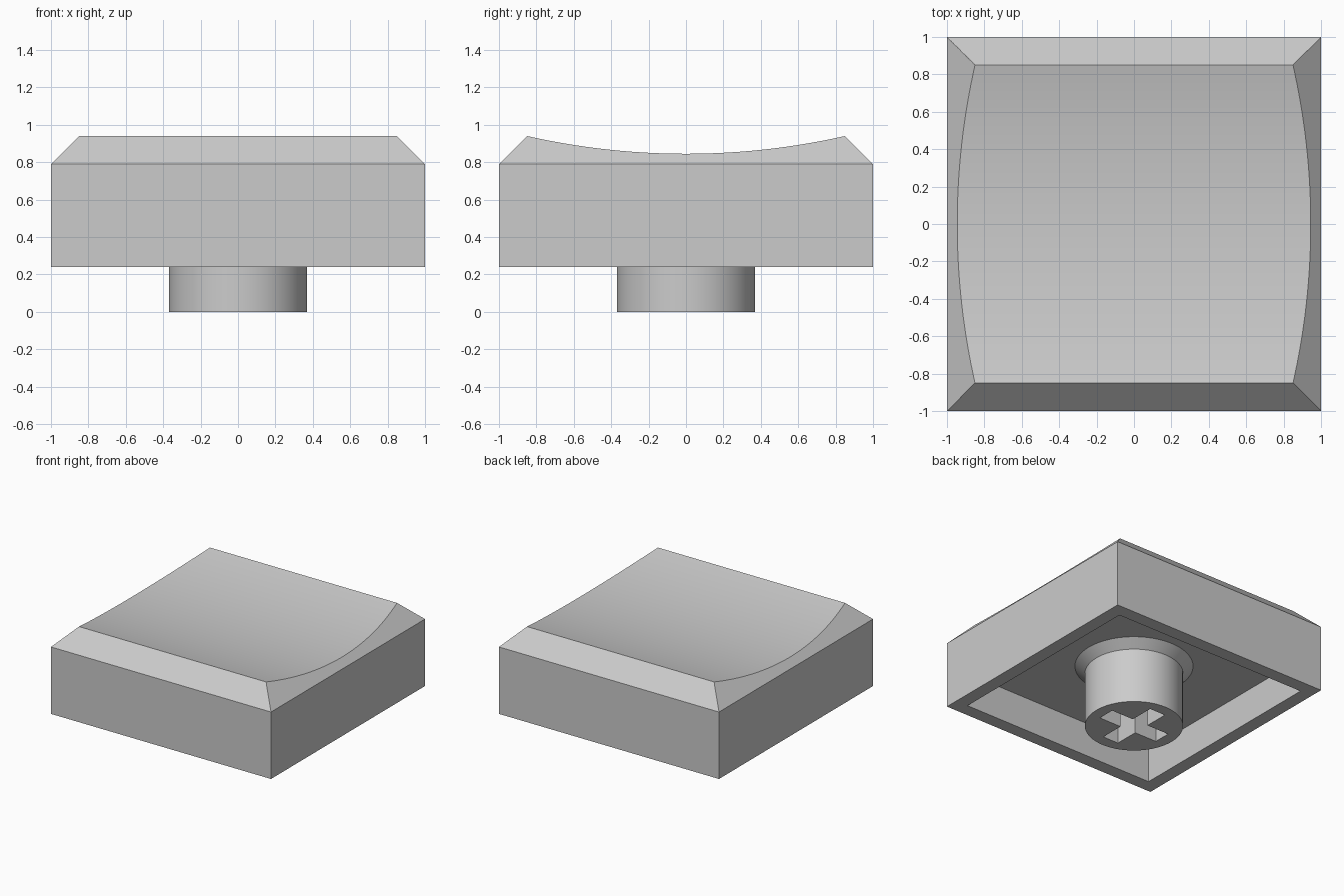
import bpy
import bmesh
import math

if "Cube" in bpy.data.objects:
    bpy.data.objects.remove(bpy.data.objects["Cube"], do_unlink=True)

SHOULDER, RIM, DISH = 0.79, 0.94, 0.845   # heights of the top surface
SKIRT, CEILING = 0.24, 0.52               # open bottom edge and cavity roof
INNER, LIP = 0.89, 0.85                   # half widths
STEM_R, FLARE_R = 0.37, 0.445

grey = bpy.data.materials.new("plain grey plastic")
grey.use_nodes = True
colour = (0.6, 0.6, 0.6, 1)
grey.diffuse_color = colour
grey.node_tree.nodes["Principled BSDF"].inputs["Base Color"].default_value = colour


def finish(name, bm):
    bmesh.ops.recalc_face_normals(bm, faces=bm.faces)
    mesh = bpy.data.meshes.new(name)
    bm.to_mesh(mesh)
    bm.free()
    mesh.materials.append(grey)
    obj = bpy.data.objects.new(name, mesh)
    bpy.context.collection.objects.link(obj)
    return obj


def activate(obj):
    bpy.ops.object.select_all(action='DESELECT')
    obj.select_set(True)
    bpy.context.view_layer.objects.active = obj


def ring(bm, points):
    return [bm.verts.new(p) for p in points]


def square(bm, half, z):
    return ring(bm, [(-half, -half, z), (half, -half, z), (half, half, z), (-half, half, z)])


def bridge(bm, a, b):
    n = len(a)
    for i in range(n):
        j = (i + 1) % n
        bm.faces.new((a[i], a[j], b[j], b[i]))


# Cap shell: hollow skirt, bevelled shoulder and cylindrical dish
bm = bmesh.new()
shoulder = square(bm, 1, SHOULDER)
skirt = square(bm, 1, SKIRT)
opening = square(bm, INNER, SKIRT)
roof = square(bm, INNER, CEILING)
bridge(bm, shoulder, skirt)
bridge(bm, skirt, opening)
bridge(bm, opening, roof)
bm.faces.new(roof)

sag = RIM - DISH
radius = (LIP ** 2 + sag ** 2) / (2 * sag)
left, right = [], []
steps = 48
for i in range(steps + 1):
    y = LIP * (2 * i / steps - 1)
    z = DISH + radius - math.sqrt(radius ** 2 - y ** 2)
    half = LIP + RIM - z          # bevel runs at 45 degrees
    right.append(bm.verts.new((-half, y, z)))
    left.append(bm.verts.new((half, y, z)))
for i in range(steps):
    bm.faces.new((right[i], left[i], left[i + 1], right[i + 1]))
bm.faces.new([shoulder[0], shoulder[1], left[0], right[0]])
bm.faces.new([shoulder[2], shoulder[3], right[-1], left[-1]])
bm.faces.new([shoulder[1], shoulder[2]] + left[::-1])
bm.faces.new([shoulder[3], shoulder[0]] + right)
cap = finish("cap_shell", bm)

# Stem: round post flaring out where it meets the cavity roof
bm = bmesh.new()
flare = FLARE_R - STEM_R
profile = [(STEM_R, 0), (STEM_R, CEILING - flare + 0.01),
           (FLARE_R, CEILING), (FLARE_R, CEILING + 0.02)]
segments = 64
loops = []
for r, z in profile:
    angles = [math.tau * i / segments for i in range(segments)]
    loops.append(ring(bm, [(r * math.cos(a), r * math.sin(a), z) for a in angles]))
for lower, upper in zip(loops, loops[1:]):
    bridge(bm, lower, upper)
bm.faces.new(loops[0])
bm.faces.new(loops[-1])
stem = finish("stem", bm)

# Cross-shaped socket cut into the stem
bm = bmesh.new()
arm, w = 0.275, 0.072
outline = []
for k in range(4):
    c, s = round(math.cos(k * math.pi / 2)), round(math.sin(k * math.pi / 2))
    outline += [(x * c - y * s, x * s + y * c) for x, y in ((arm, -w), (arm, w), (w, w))]
bottom = ring(bm, [(x, y, -0.1) for x, y in outline])
top = ring(bm, [(x, y, 0.45) for x, y in outline])
bridge(bm, bottom, top)
bm.faces.new(bottom)
bm.faces.new(top)
cutter = finish("socket_cutter", bm)
cutter.hide_render = True

cut = stem.modifiers.new("socket", 'BOOLEAN')
cut.operation = 'DIFFERENCE'
cut.solver = 'EXACT'
cut.object = cutter
activate(stem)
bpy.ops.object.modifier_apply(modifier=cut.name)
bpy.data.objects.remove(cutter, do_unlink=True)

# Smooth the curved surfaces, keep the edges sharp
for obj in (cap, stem):
    activate(obj)
    bpy.ops.object.shade_smooth_by_angle(angle=math.radians(20))
